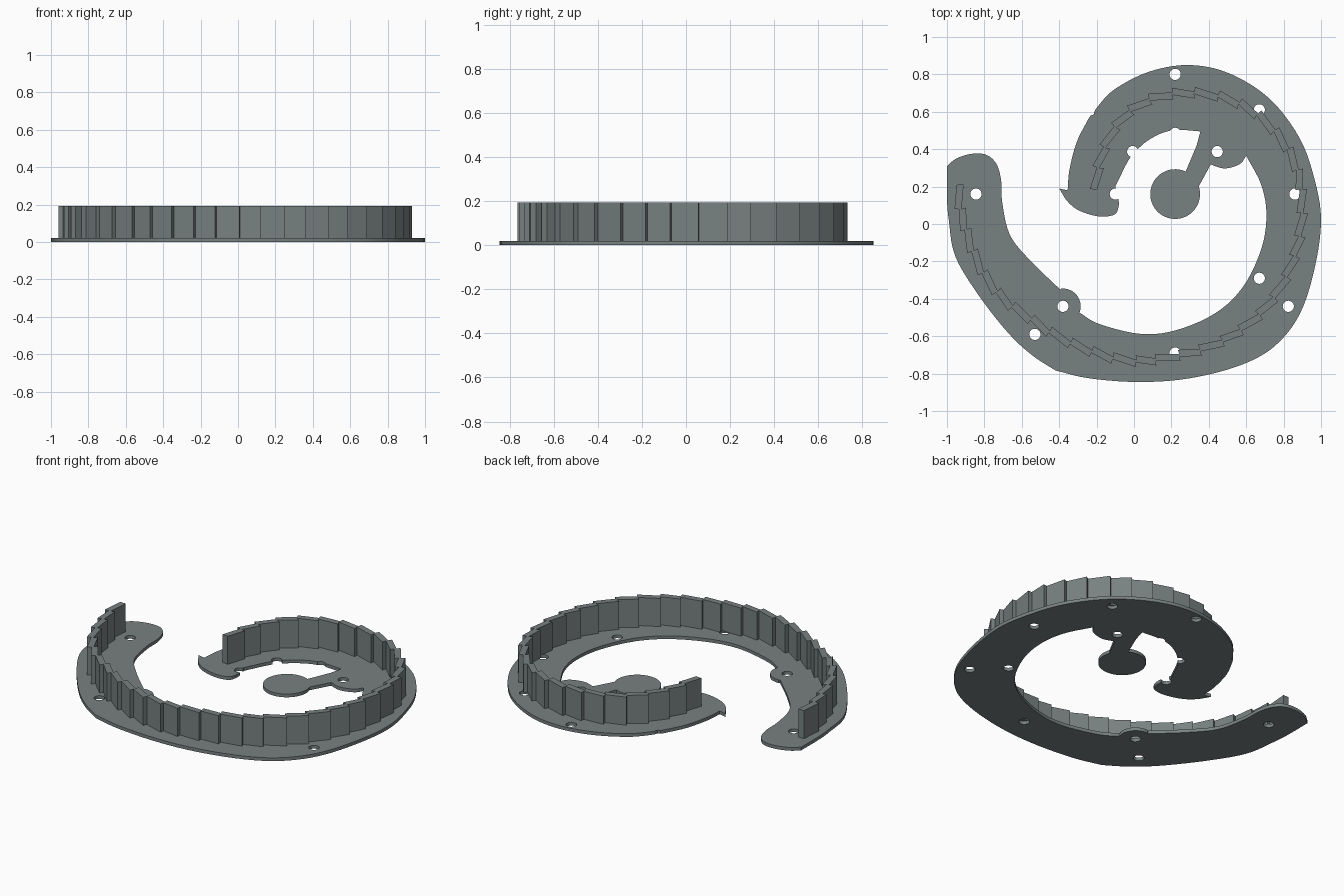
import bpy, bmesh, math
from mathutils import Vector

if "Cube" in bpy.data.objects:
    bpy.data.objects.remove(bpy.data.objects["Cube"])

PLATE_TOP, WALL_TOP = 0.02, 0.193

grey = bpy.data.materials.new("slate grey")
grey.diffuse_color = (0.19, 0.22, 0.22, 1)
grey.use_nodes = True
grey.node_tree.nodes["Principled BSDF"].inputs["Base Color"].default_value = grey.diffuse_color


def smooth(pts, steps=5):
    """Rounded path through the points, keeping both end points."""
    p = [Vector(q) for q in pts]
    p = [2 * p[0] - p[1]] + p + [2 * p[-1] - p[-2]]
    out = []
    for a, b, c, d in zip(p, p[1:], p[2:], p[3:]):
        for i in range(steps):
            t = i / steps
            out.append(0.5 * (2 * b + (c - a) * t + (2 * a - 5 * b + 4 * c - d) * t * t
                              + (3 * b - a - 3 * c + d) * t ** 3))
    return out + [p[-2]]


def arc(cx, cy, r, a0, a1, n=24):
    angles = [math.radians(a0 + (a1 - a0) * i / n) for i in range(n + 1)]
    return [Vector((cx + r * math.cos(a), cy + r * math.sin(a))) for a in angles]


def prism(name, outlines, z0, z1):
    """Extrude each closed outline from z0 to z1 into one object."""
    bm = bmesh.new()
    for pts in outlines:
        clean = [p for i, p in enumerate(pts) if (p - pts[i - 1]).length > 1e-4]
        face = bm.faces.new([bm.verts.new((p.x, p.y, z0)) for p in clean])
        new = bmesh.ops.extrude_face_region(bm, geom=[face], use_keep_orig=True)
        bmesh.ops.translate(bm, vec=(0, 0, z1 - z0),
                            verts=[v for v in new["geom"] if isinstance(v, bmesh.types.BMVert)])
    bmesh.ops.recalc_face_normals(bm, faces=bm.faces)
    mesh = bpy.data.meshes.new(name)
    bm.to_mesh(mesh)
    bm.free()
    mesh.materials.append(grey)
    ob = bpy.data.objects.new(name, mesh)
    bpy.context.collection.objects.link(ob)
    return ob


# Plate outline, one smooth run between each pair of corners
left_end = smooth([(-1, 0.31), (-0.95, 0.35), (-0.87, 0.375), (-0.79, 0.37), (-0.735, 0.32),
                   (-0.71, 0.23), (-0.705, 0.12), (-0.665, -0.055), (-0.56, -0.19), (-0.395, -0.35)])
small_lug = arc(-0.38, -0.44, 0.095, 95, -25, 12)
inner_edge = smooth([(-0.29, -0.475), (-0.185, -0.535), (0.03, -0.587), (0.217, -0.57),
                     (0.43, -0.48), (0.58, -0.34), (0.68, -0.136), (0.708, 0.05),
                     (0.68, 0.21), (0.6, 0.365)])
large_lug = smooth([(0.6, 0.365), (0.565, 0.32), (0.484, 0.297), (0.41, 0.318)])
centre_disc = arc(0.22, 0.16, 0.133, 18, -295, 40)
arm = [Vector((0.335, 0.42)), Vector((0.355, 0.495))]
hook_inner = smooth([(0.355, 0.495), (0.243, 0.503), (0.16, 0.49), (0.08, 0.45), (0.02, 0.4),
                     (-0.03, 0.34), (-0.1, 0.2)])
hook_tip = smooth([(-0.082, 0.135), (-0.083, 0.09), (-0.105, 0.05), (-0.185, 0.04),
                   (-0.29, 0.07), (-0.355, 0.12), (-0.4, 0.19)])
hook_outer = smooth([(-0.355, 0.18), (-0.345, 0.29), (-0.307, 0.436), (-0.25, 0.55), (-0.232, 0.58)])
outer_edge = smooth([(-0.215, 0.585), (-0.2, 0.62), (-0.104, 0.72), (0.083, 0.815),
                     (0.297, 0.85), (0.51, 0.805), (0.725, 0.67), (0.885, 0.46), (0.965, 0.24),
                     (1, 0.02), (0.965, -0.24), (0.885, -0.484), (0.75, -0.655),
                     (0.564, -0.757), (0.297, -0.825), (0.03, -0.845), (-0.24, -0.825), (-0.42, -0.783)])
left_edge = smooth([(-0.42, -0.783), (-0.54, -0.705), (-0.666, -0.59), (-0.826, -0.388),
                    (-0.955, -0.174), (-0.99, 0.02), (-1, 0.14), (-1, 0.31)])
outline = (left_end + small_lug + inner_edge + large_lug + centre_disc + arm + hook_inner
           + hook_tip + hook_outer + outer_edge + left_edge)
plate = prism("base_plate", [outline], 0, PLATE_TOP)

# Screw holes, some of them open to the plate edge
holes = [(0.22, 0.8), (0.67, 0.61), (0.86, 0.16), (0.67, -0.29), (0.825, -0.44), (0.22, -0.69),
         (-0.53, -0.59), (-0.38, -0.44), (-0.845, 0.16), (0.445, 0.387),
         (-0.007, 0.387), (-0.1, 0.16), (0.22, 0.485)]
cutter = prism("hole_cutter", [arc(x, y, 0.03, 0, 345, 23) for x, y in holes], -0.1, 0.1)
cut = plate.modifiers.new("holes", 'BOOLEAN')
cut.operation, cut.solver, cut.object = 'DIFFERENCE', 'EXACT', cutter
bpy.context.view_layer.objects.active = plate
plate.select_set(True)
bpy.ops.object.modifier_apply(modifier="holes")
bpy.data.objects.remove(cutter)
bpy.ops.object.shade_smooth_by_angle(angle=math.radians(30))

# Spiral wall of flat panels, each stepping back inward from the last
path = smooth([(-0.93, 0.21), (-0.93, 0.09), (-0.9, -0.03), (-0.826, -0.23), (-0.7, -0.4),
               (-0.55, -0.51), (-0.4, -0.607), (-0.21, -0.687), (-0.008, -0.733),
               (0.243, -0.703), (0.457, -0.634), (0.644, -0.51), (0.778, -0.35),
               (0.87, -0.136), (0.9, 0.077), (0.874, 0.29), (0.79, 0.45), (0.66, 0.585),
               (0.484, 0.676), (0.27, 0.703), (0.083, 0.666), (-0.05, 0.58),
               (-0.14, 0.45), (-0.195, 0.29), (-0.205, 0.184)], 12)
lengths = [(b - a).length for a, b in zip(path, path[1:])]
count = round(sum(lengths) / 0.122)
panel = sum(lengths) / count
joints, run = [path[0]], 0
for p, d in zip(path[1:], lengths):
    run += d
    if run >= panel * len(joints) and len(joints) < count:
        joints.append(p)
joints.append(path[-1])

outside, inside = [], []
HALF, STEP = 0.019, 0.012
for i, (a, b) in enumerate(zip(joints, joints[1:])):
    d = (b - a).normalized()
    out = Vector((d.y, -d.x))
    s0 = 0 if i == 0 else -STEP
    for p, s in ((a, s0), (b, STEP)):
        outside.append(p + out * (s + HALF))
        inside.append(p + out * (s - HALF))
prism("stepped_wall", [outside + inside[::-1]], PLATE_TOP, WALL_TOP)
